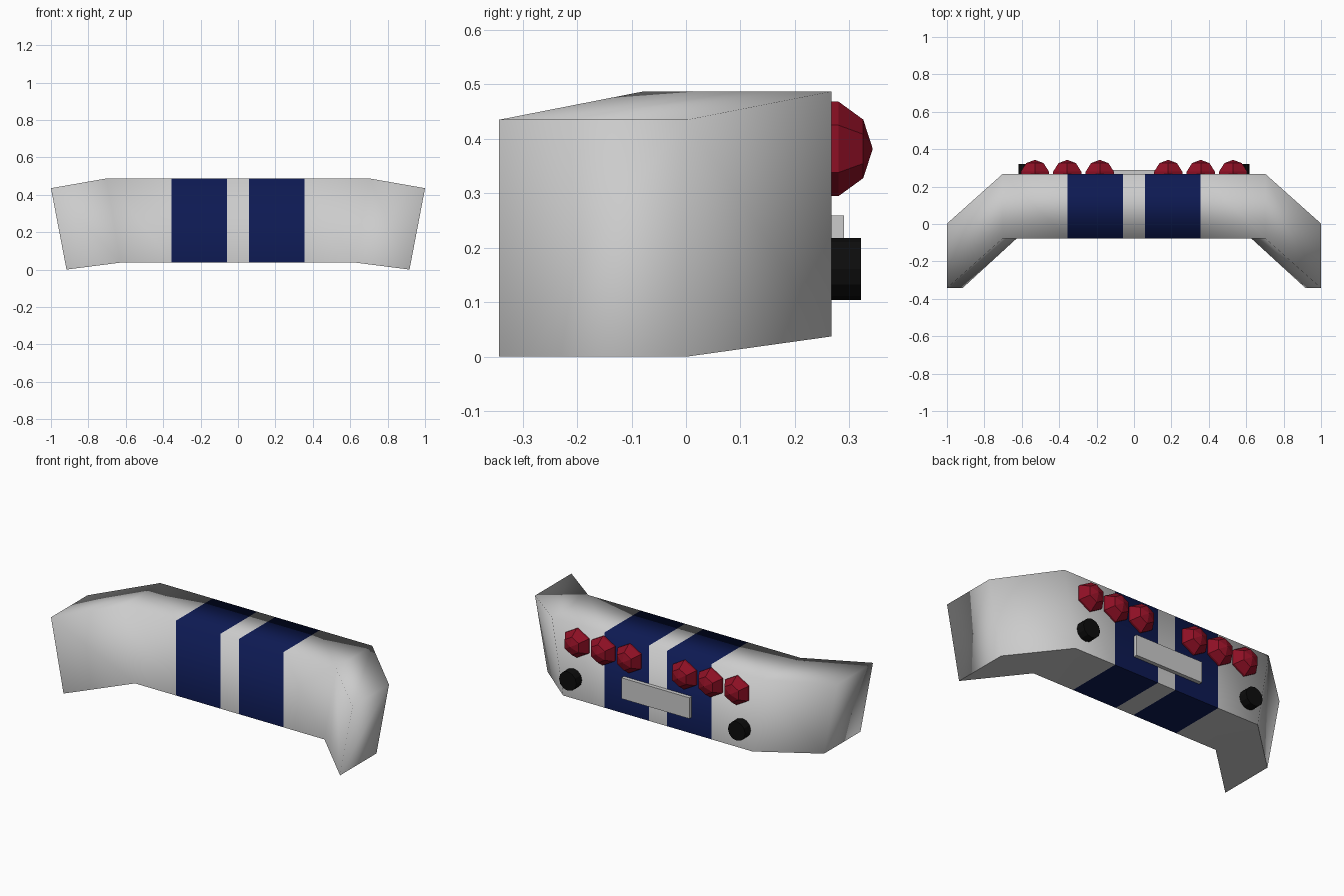
import bpy, bmesh, math

if "Cube" in bpy.data.objects:
    bpy.data.objects.remove(bpy.data.objects["Cube"])


def material(name, rgb):
    m = bpy.data.materials.new(name)
    m.diffuse_color = (*rgb, 1)
    m.use_nodes = True
    m.node_tree.nodes["Principled BSDF"].inputs["Base Color"].default_value = m.diffuse_color
    return m


grey = bpy.data.materials.new("body_grey")
navy = material("stripe_navy", (0.004, 0.010, 0.085))
red = material("light_red", (0.27, 0.005, 0.018))
black = material("exhaust_black", (0.004, 0.004, 0.004))

# Bumper body: a bent wall profile swept forwards, one column per x station
# station: top x, bottom x, back y, top z, bottom z
half = [(0.06, 0.06, 0.267, 0.487, 0.037),
        (0.355, 0.355, 0.267, 0.487, 0.037),
        (0.703, 0.628, 0.267, 0.487, 0.037),
        (1.0, 0.917, 0.002, 0.435, 0.0)]
stations = [(-a, -b, y, t, z) for a, b, y, t, z in reversed(half)] + half
DEPTH = 0.345

bm = bmesh.new()
cols = []
for xt, xb, y, zt, zb in stations:
    cols.append([bm.verts.new(p) for p in (
        (xt, y, zt), (xt, y - DEPTH, zt), (xb, y - DEPTH, zb), (xb, y, zb))])
for i in range(len(cols) - 1):
    for k in range(4):
        j = (k + 1) % 4
        f = bm.faces.new((cols[i][k], cols[i][j], cols[i + 1][j], cols[i + 1][k]))
        # Racing stripes are coloured panels of the body
        f.material_index = 1 if i in (2, 4) else 0
        f.smooth = True
for c in (cols[0], cols[-1]):
    bm.faces.new(c).smooth = True
bmesh.ops.recalc_face_normals(bm, faces=bm.faces)
# Soft shading everywhere except around the flat underside
for e in bm.edges:
    under = [f.normal.z < -0.8 for f in e.link_faces]
    if any(under) and not all(under):
        e.smooth = False
me = bpy.data.meshes.new("bumper_body")
bm.to_mesh(me)
bm.free()
me.materials.append(grey)
me.materials.append(navy)
bpy.context.collection.objects.link(bpy.data.objects.new("bumper_body", me))

# Red gem-like tail lights, poles pointing backwards
for side in (-1, 1):
    for n, x in enumerate((0.183, 0.357, 0.53)):
        bpy.ops.mesh.primitive_uv_sphere_add(
            segments=6, ring_count=5, radius=0.0915,
            location=(side * x, 0.2515, 0.3815), rotation=(math.pi / 2, 0, 0))
        ob = bpy.context.object
        # put a facet corner at the top
        co = [v.co.copy() for v in ob.data.vertices]
        if max(c.y for c in co) < 0.085:
            ob.rotation_euler = (math.pi / 2, math.pi / 6, 0)
        ob.name = "tail_light"
        ob.data.materials.append(red)

    # Exhaust tips
    bpy.ops.mesh.primitive_cylinder_add(
        vertices=12, radius=0.057, depth=0.10,
        location=(side * 0.56, 0.271, 0.161), rotation=(math.pi / 2, 0, 0))
    ob = bpy.context.object
    ob.name = "exhaust_tip"
    ob.data.materials.append(black)

# Blank rear plate
bpy.ops.mesh.primitive_cube_add(size=1, location=(0, 0.27, 0.197))
ob = bpy.context.object
ob.name = "rear_plate"
ob.scale = (0.45, 0.04, 0.125)
